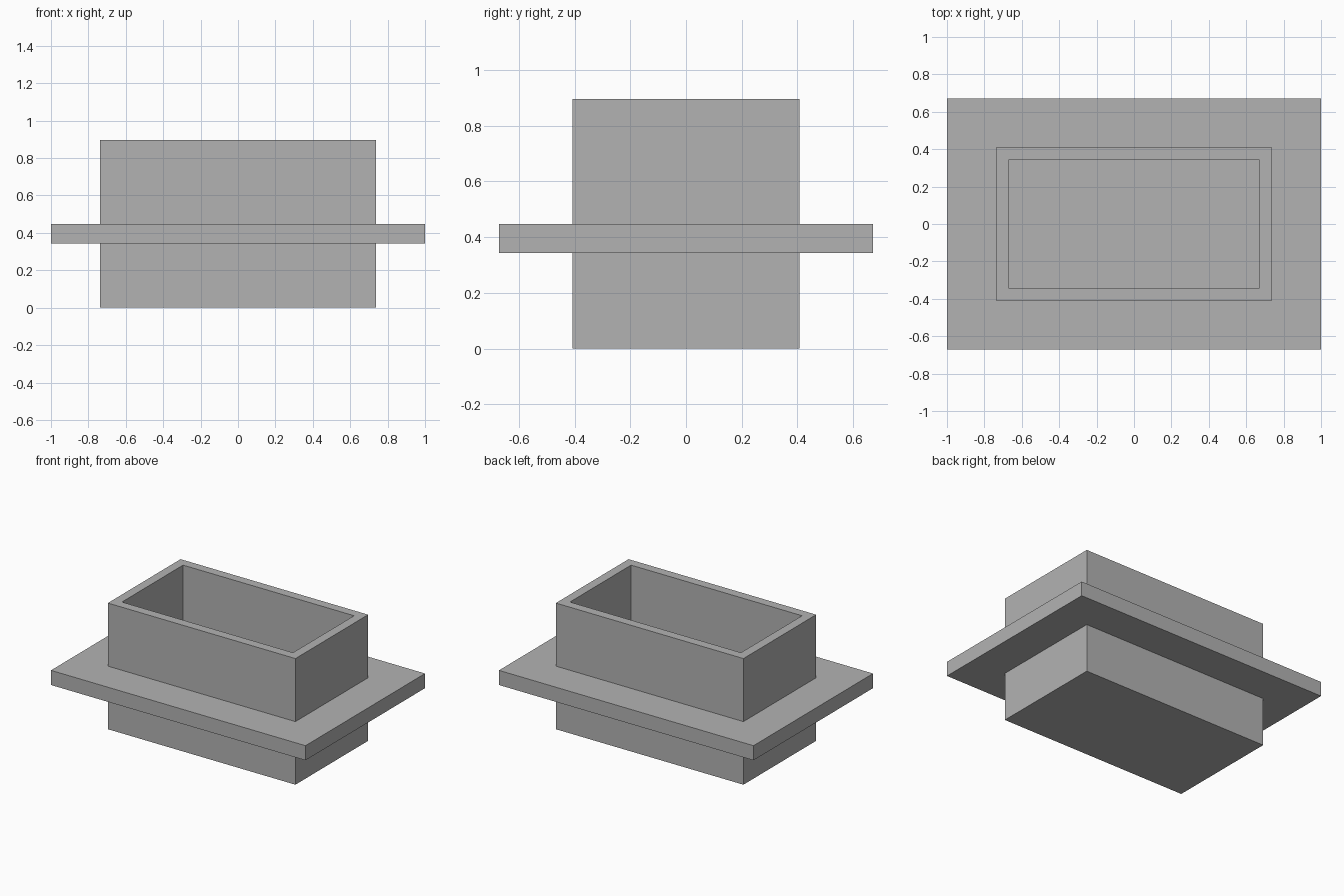
import bpy
import bmesh

cube = bpy.data.objects.get("Cube")
if cube:
    bpy.data.objects.remove(cube, do_unlink=True)

# Plain grey material
grey = bpy.data.materials.new("plain_grey")
grey.use_nodes = True
colour = (0.45, 0.45, 0.45, 1)
grey.diffuse_color = colour
grey.node_tree.nodes["Principled BSDF"].inputs["Base Color"].default_value = colour

# Main sizes
HALF_X, HALF_Y, HEIGHT = 0.737, 0.408, 0.896
WALL = 0.065
FLANGE_OUT = 0.263
FLANGE_LOW, FLANGE_TOP = 0.344, 0.448


def rectangle(bm, offset, z):
    """Rectangular loop, grown outwards from the box sides by offset."""
    x, y = HALF_X + offset, HALF_Y + offset
    return [bm.verts.new((sx * x, sy * y, z))
            for sx, sy in ((-1, -1), (1, -1), (1, 1), (-1, 1))]


def loft(name, profile):
    """Closed solid skinned through rectangles of (offset, z)."""
    bm = bmesh.new()
    loops = [rectangle(bm, offset, z) for offset, z in profile]
    for low, high in zip(loops, loops[1:]):
        for i in range(4):
            j = (i + 1) % 4
            bm.faces.new((low[i], low[j], high[j], high[i]))
    bm.faces.new(loops[0])
    bm.faces.new(loops[-1])
    bmesh.ops.recalc_face_normals(bm, faces=bm.faces)
    mesh = bpy.data.meshes.new(name)
    bm.to_mesh(mesh)
    bm.free()
    mesh.materials.append(grey)
    obj = bpy.data.objects.new(name, mesh)
    bpy.context.collection.objects.link(obj)
    return obj


# Open box with a flange around its middle, from the base up and down into the cavity
loft("flanged_box", [
    (0, 0),
    (0, FLANGE_LOW),
    (FLANGE_OUT, FLANGE_LOW),
    (FLANGE_OUT, FLANGE_TOP),
    (0, FLANGE_TOP),
    (0, HEIGHT),
    (-WALL, HEIGHT),
    (-WALL, WALL),
])
